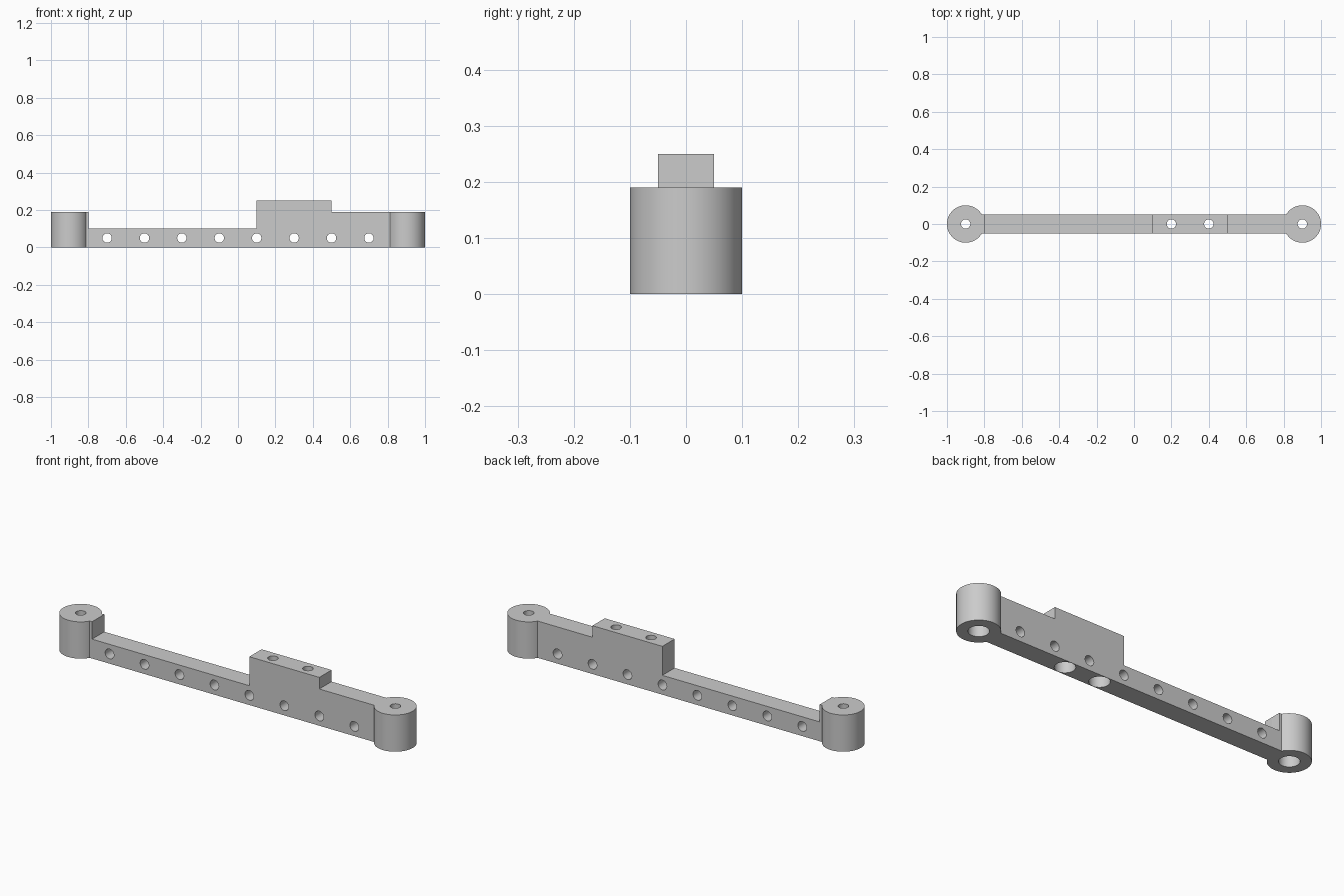
import bpy
import bmesh
from math import radians
from mathutils import Matrix

cube = bpy.data.objects.get("Cube")
if cube:
    bpy.data.objects.remove(cube, do_unlink=True)

BOSS_X = 0.9
BOSS_R = 0.1
BOSS_H = 0.19
BAR_HALF = 0.05
HOLE_R = 0.025
BORE_R = 0.048
BORE_DEPTH = 0.12

grey = bpy.data.materials.new("light grey")
grey.use_nodes = True
colour = (0.6, 0.6, 0.6, 1)
grey.diffuse_color = colour
grey.node_tree.nodes["Principled BSDF"].inputs["Base Color"].default_value = colour


def make_object(name, bm):
    bmesh.ops.recalc_face_normals(bm, faces=bm.faces)
    mesh = bpy.data.meshes.new(name)
    bm.to_mesh(mesh)
    bm.free()
    mesh.materials.append(grey)
    obj = bpy.data.objects.new(name, mesh)
    bpy.context.collection.objects.link(obj)
    return obj


def cylinder(name, x, radius, z0, z1, sides=64):
    bm = bmesh.new()
    bmesh.ops.create_cone(bm, cap_ends=True, segments=sides, radius1=radius,
                          radius2=radius, depth=z1 - z0,
                          matrix=Matrix.Translation((x, 0, (z0 + z1) / 2)))
    return make_object(name, bm)


def combine(target, tool, operation):
    mod = target.modifiers.new(tool.name, 'BOOLEAN')
    mod.operation = operation
    mod.solver = 'EXACT'
    mod.object = tool
    bpy.context.view_layer.objects.active = target
    bpy.ops.object.modifier_apply(modifier=mod.name)
    bpy.data.objects.remove(tool, do_unlink=True)


# Stepped bar: side profile extruded across its width
profile = [(-BOSS_X, 0), (BOSS_X, 0), (BOSS_X, BOSS_H), (0.5, BOSS_H),
           (0.5, 0.25), (0.1, 0.25), (0.1, 0.1), (-0.8, 0.1),
           (-0.8, BOSS_H), (-BOSS_X, BOSS_H)]
bm = bmesh.new()
face = bm.faces.new([bm.verts.new((x, -BAR_HALF, z)) for x, z in profile])
side = bmesh.ops.extrude_face_region(bm, geom=[face])
bmesh.ops.translate(bm, vec=(0, 2 * BAR_HALF, 0),
                    verts=[v for v in side["geom"] if isinstance(v, bmesh.types.BMVert)])
arm = make_object("linkage_arm", bm)

# Round end bosses
for x in (-BOSS_X, BOSS_X):
    combine(arm, cylinder("end_boss", x, BOSS_R, 0, BOSS_H), 'UNION')

# Vertical screw holes, counterbored from below
for x in (-BOSS_X, 0.2, 0.4, BOSS_X):
    combine(arm, cylinder("screw_hole", x, HOLE_R, -0.1, 0.4, 32), 'DIFFERENCE')
    combine(arm, cylinder("counterbore", x, BORE_R, -0.1, BORE_DEPTH, 48), 'DIFFERENCE')

# Row of cross holes through the bar
for i in range(8):
    hole = cylinder("cross_hole", 0, HOLE_R, -0.2, 0.2, 32)
    hole.data.transform(Matrix.Translation((-0.7 + 0.2 * i, 0, 0.05))
                        @ Matrix.Rotation(radians(90), 4, 'X'))
    combine(arm, hole, 'DIFFERENCE')

# Smooth cylinders, crisp edges
bpy.ops.object.select_all(action='DESELECT')
arm.select_set(True)
bpy.context.view_layer.objects.active = arm
bpy.ops.object.shade_smooth_by_angle(angle=radians(30))
